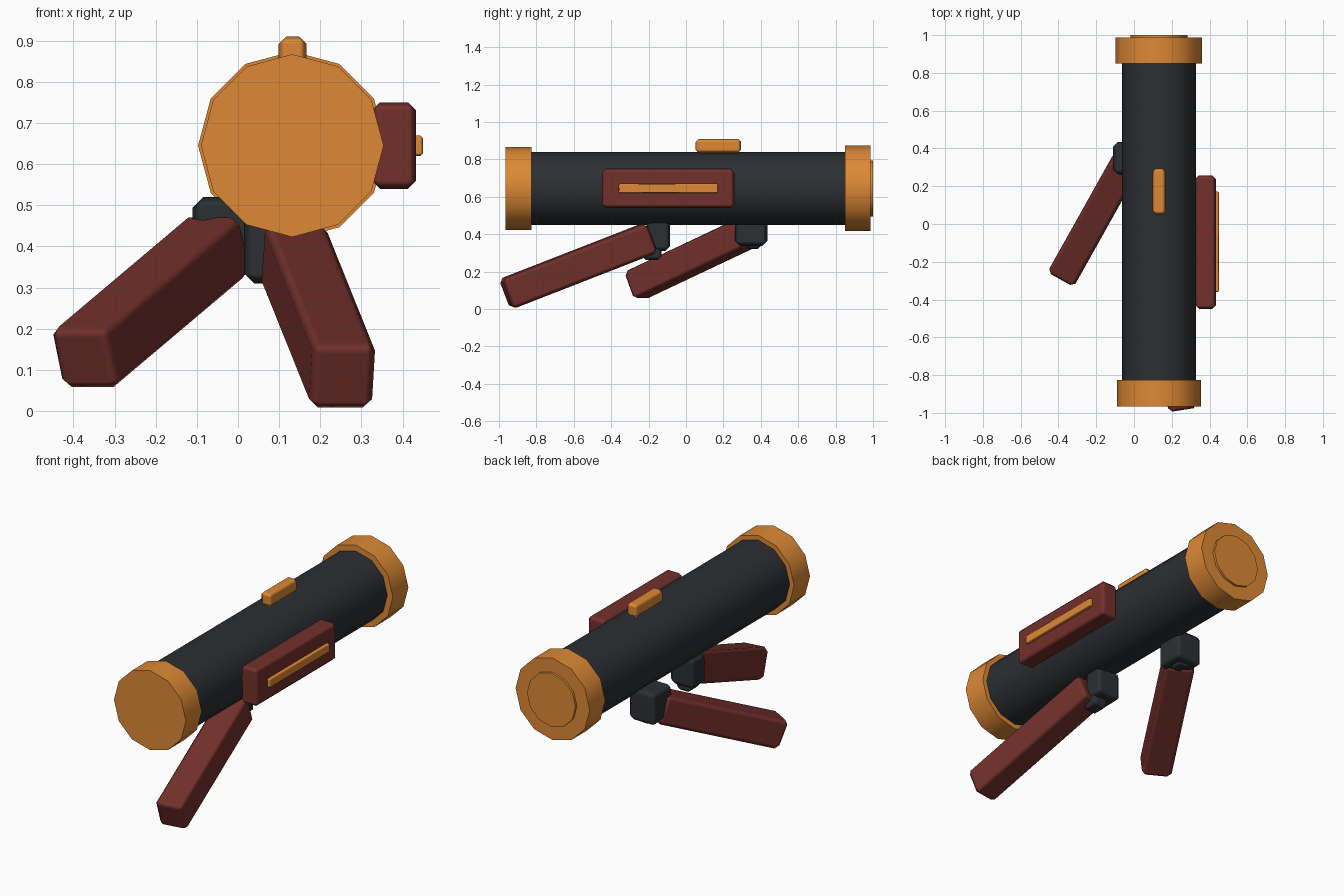
import bpy
import math
from mathutils import Vector

if "Cube" in bpy.data.objects:
    bpy.data.objects.remove(bpy.data.objects["Cube"])


def material(name, rgb):
    m = bpy.data.materials.new(name)
    m.diffuse_color = (*rgb, 1)
    m.use_nodes = True
    m.node_tree.nodes["Principled BSDF"].inputs["Base Color"].default_value = m.diffuse_color
    return m


DARK = material("dark_metal", (0.025, 0.028, 0.033))
RED = material("dark_red", (0.17, 0.03, 0.025))
GOLD = material("gold", (0.72, 0.25, 0.035))
AX, AZ = 0.132, 0.645  # barrel axis


def drum(name, r, y0, y1, mat):
    bpy.ops.mesh.primitive_cylinder_add(
        vertices=12, radius=r, depth=y1 - y0,
        location=(AX, (y0 + y1) / 2, AZ), rotation=(math.pi / 2, 0, 0))
    ob = bpy.context.object
    ob.name = name
    ob.data.materials.append(mat)
    bpy.ops.object.shade_smooth_by_angle(angle=math.radians(35))
    return ob


def block(name, center, size, mat, bevel, rot=None):
    bpy.ops.mesh.primitive_cube_add(size=1, location=center)
    ob = bpy.context.object
    ob.name = name
    ob.scale = size
    bpy.ops.object.transform_apply(location=False, rotation=False, scale=True)
    if rot:
        ob.rotation_mode = 'QUATERNION'
        ob.rotation_quaternion = rot
    ob.data.materials.append(mat)
    ob.data.shade_smooth()
    mod = ob.modifiers.new("bevel", 'BEVEL')
    mod.width = bevel
    mod.segments = 1
    mod.harden_normals = True
    return ob


def span(name, x, y, z, mat, bevel):
    lo, hi = Vector((x[0], y[0], z[0])), Vector((x[1], y[1], z[1]))
    return block(name, (lo + hi) / 2, hi - lo, mat, bevel)


def leg(name, foot, top, width, height):
    a, b = Vector(foot), Vector(top)
    d = b - a
    block(name, (a + b) / 2, (width, d.length, height), RED, 0.022,
          d.to_track_quat('Y', 'Z'))


# Barrel, end rings and rear lens plate
drum("barrel", 0.195, -0.90, 0.92, DARK)
drum("front_ring", 0.222, -0.965, -0.825, GOLD)
drum("rear_ring", 0.229, 0.85, 0.987, GOLD)
drum("rear_plate", 0.15, 0.95, 1.0, GOLD)

# Side panel with its strip, and the top sight
span("side_panel", (0.325, 0.433), (-0.45, 0.258), (0.54, 0.75), RED, 0.02)
span("side_strip", (0.425, 0.45), (-0.36, 0.172), (0.62, 0.67), GOLD, 0.007)
span("top_sight", (0.099, 0.167), (0.05, 0.295), (0.835, 0.91), GOLD, 0.018)

# Hinge blocks with small pins beneath
span("front_hinge", (0.015, 0.17), (-0.21, -0.085), (0.31, 0.48), DARK, 0.025)
span("rear_hinge", (-0.11, 0.06), (0.263, 0.435), (0.338, 0.52), DARK, 0.025)
span("front_hinge_pin", (0.07, 0.16), (-0.235, -0.13), (0.262, 0.34), DARK, 0.02)
span("rear_hinge_pin", (-0.05, 0.02), (0.32, 0.40), (0.322, 0.37), DARK, 0.015)

# Splayed legs
leg("right_leg", (0.256, -0.962, 0.08), (0.135, -0.19, 0.381), 0.155, 0.17)
leg("left_leg", (-0.378, -0.275, 0.124), (-0.045, 0.32, 0.405), 0.16, 0.16)
